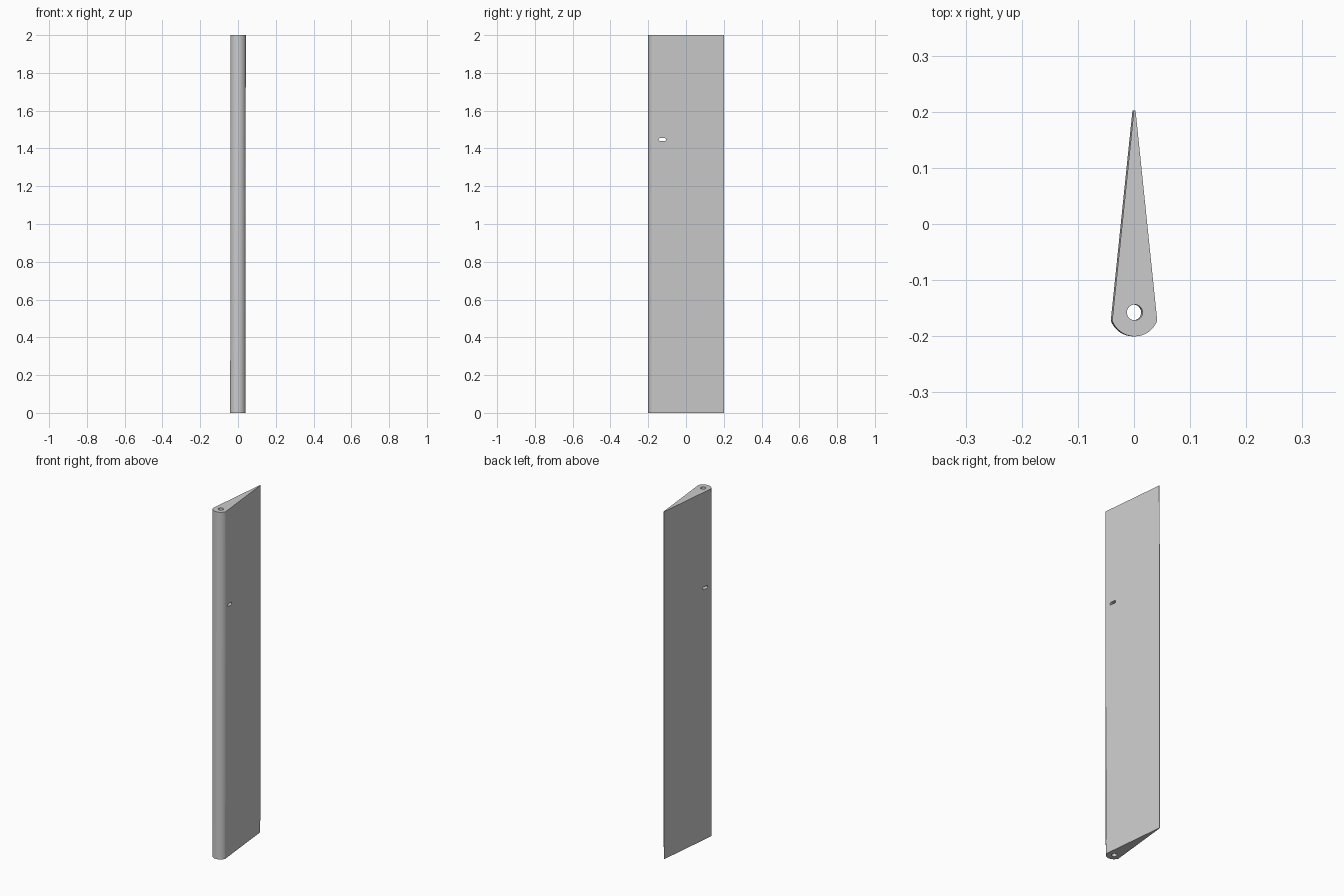
import bpy, bmesh, math
from mathutils import Matrix

if "Cube" in bpy.data.objects:
    bpy.data.objects.remove(bpy.data.objects["Cube"])

LEAN = 0.0025          # slight sideways lean over the full height
HEIGHT = 2.0
PIVOT_Y = -0.1575      # centre of nose arc and of the lengthwise bore


def prism(name, outline, depth, matrix=Matrix()):
    """Extrude a 2D outline along local z and place it with matrix."""
    bm = bmesh.new()
    face = bm.faces.new([bm.verts.new((x, y, 0)) for x, y in outline])
    ext = bmesh.ops.extrude_face_region(bm, geom=[face])
    top = [v for v in ext["geom"] if isinstance(v, bmesh.types.BMVert)]
    bmesh.ops.translate(bm, vec=(0, 0, depth), verts=top)
    bmesh.ops.recalc_face_normals(bm, faces=bm.faces)
    bm.transform(matrix)
    mesh = bpy.data.meshes.new(name)
    bm.to_mesh(mesh)
    bm.free()
    obj = bpy.data.objects.new(name, mesh)
    bpy.context.collection.objects.link(obj)
    return obj


def arc(cx, cy, r, start, end, steps):
    angles = [math.radians(start + (end - start) * i / steps) for i in range(steps + 1)]
    return [(cx + r * math.cos(a), cy + r * math.sin(a)) for a in angles]


# Teardrop blade: round nose at the front, straight sides to a thin trailing edge
nose = arc(0, PIVOT_Y, 0.0427, 200, 340, 32)
vane = prism("vane_blade", nose + [(0.0015, 0.202), (-0.0015, 0.202)], HEIGHT)

# Lengthwise bore
bore = prism("bore_cutter", arc(0, PIVOT_Y, 0.014, 0, 360, 32)[:-1], HEIGHT + 0.2,
             Matrix.Translation((0, 0, -0.1)))

# Rounded slot through both sides (local x,y,z become world y,z,x)
slot_outline = arc(0.012, 0, 0.0075, -90, 90, 8) + arc(-0.012, 0, 0.0075, 90, 270, 8)
to_side = Matrix(((0, 0, 1, -0.1), (1, 0, 0, -0.125), (0, 1, 0, 1.447), (0, 0, 0, 1)))
slot = prism("slot_cutter", slot_outline, 0.2, to_side)

bpy.context.view_layer.objects.active = vane
for cutter in (bore, slot):
    cutter.hide_render = True
    mod = vane.modifiers.new(cutter.name, "BOOLEAN")
    mod.operation = "DIFFERENCE"
    mod.solver = "EXACT"
    mod.object = cutter
    bpy.ops.object.modifier_apply(modifier=mod.name)
    bpy.data.objects.remove(cutter)

# Lean the blade slightly
for v in vane.data.vertices:
    v.co.x += LEAN * (v.co.z / HEIGHT - 0.5)

vane.select_set(True)
bpy.ops.object.shade_smooth_by_angle(angle=math.radians(20))
